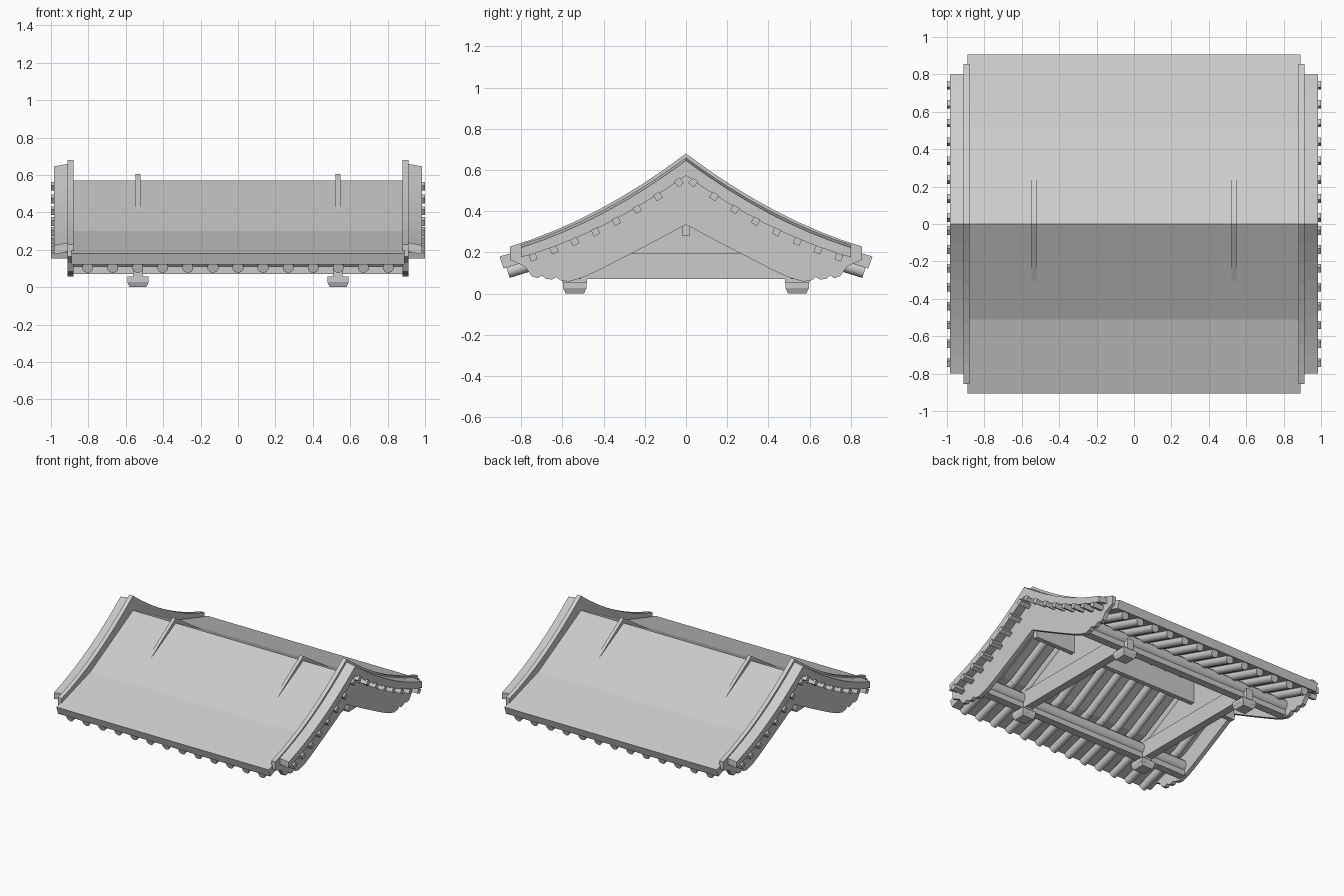
import bpy, bmesh, math
from mathutils import Vector

if "Cube" in bpy.data.objects:
    bpy.data.objects.remove(bpy.data.objects["Cube"])

mat = bpy.data.materials.new("plain_grey")
mat.use_nodes = True
GREY = (0.6, 0.6, 0.6, 1)
mat.diffuse_color = GREY
mat.node_tree.nodes["Principled BSDF"].inputs["Base Color"].default_value = GREY


def finish(name, bm, smooth=False):
    bmesh.ops.recalc_face_normals(bm, faces=bm.faces)
    me = bpy.data.meshes.new(name)
    bm.to_mesh(me)
    bm.free()
    me.materials.append(mat)
    ob = bpy.data.objects.new(name, me)
    bpy.context.collection.objects.link(ob)
    if smooth:
        bpy.ops.object.select_all(action='DESELECT')
        ob.select_set(True)
        bpy.context.view_layer.objects.active = ob
        bpy.ops.object.shade_smooth_by_angle(angle=math.radians(40))
    return ob


def prism(name, outline, x0, x1, drop=0.0):
    """Extrude a y-z outline from x0 to x1, lowering the far side by drop."""
    bm = bmesh.new()
    a = [bm.verts.new((x0, y, z)) for y, z in outline]
    b = [bm.verts.new((x1, y, z - drop)) for y, z in outline]
    bm.faces.new(a)
    bm.faces.new(b)
    for i in range(len(a)):
        j = (i + 1) % len(a)
        bm.faces.new((a[i], a[j], b[j], b[i]))
    return finish(name, bm)


def add_box(bm, center, size, tilt=0.0, taper=1.0):
    """Box tilted around x; taper narrows its bottom."""
    c, s = math.cos(tilt), math.sin(tilt)
    for v in bmesh.ops.create_cube(bm, size=1)["verts"]:
        k = taper if v.co.z < 0 else 1
        x, y, z = v.co.x * size[0] * k, v.co.y * size[1] * k, v.co.z * size[2]
        v.co = Vector(center) + Vector((x, y * c - z * s, y * s + z * c))


def add_rod(bm, p, q, radius, sides=10):
    p, q = Vector(p), Vector(q)
    d = q - p
    verts = bmesh.ops.create_cone(bm, cap_ends=True, segments=sides, radius1=radius,
                                  radius2=radius, depth=d.length)["verts"]
    rot = d.to_track_quat('Z', 'Y').to_matrix()
    for v in verts:
        v.co = rot @ v.co + (p + q) / 2


def mirrored(half):
    """Complete a y >= 0 run of points that starts on the centre line."""
    return [(-y, z) for y, z in reversed(half[1:])] + half


def sweep(y):
    return 0.68 - 0.756 * y + 0.266 * y * y


def curve(end, off0, off1, n=8):
    ys = [end * i / n for i in range(n + 1)]
    return [(y, sweep(y) - off0 + (off0 - off1) * y / end) for y in ys]


# Main roof slab with one bend on each slope
top = [(0, 0.57), (0.51, 0.30), (0.905, 0.18)]
under = [(0, 0.505), (0.50, 0.24), (0.885, 0.122)]
prism("roof_slab", mirrored(top) + mirrored(under)[::-1], -0.89, 0.89)

# Round rafters under both slopes
bm = bmesh.new()
for i in range(13):
    x = -0.804 + 0.134 * i
    for s in (-1, 1):
        add_rod(bm, (x, s * 0.01, 0.475), (x, s * 0.49, 0.22), 0.03)
        add_rod(bm, (x, s * 0.48, 0.224), (x, s * 0.865, 0.105), 0.03)
finish("rafters", bm, True)

# Gable boards with an arched opening and scalloped feet, pent strips and dentils
feet = [(0, 0.335), (0.14, 0.26), (0.27, 0.192), (0.42, 0.115), (0.50, 0.078),
        (0.57, 0.058), (0.61, 0.065), (0.63, 0.08), (0.65, 0.068), (0.68, 0.072),
        (0.70, 0.088), (0.72, 0.075), (0.75, 0.085), (0.78, 0.13), (0.855, 0.165)]
gable = mirrored(curve(0.855, 0, 0)) + mirrored(feet)[::-1]
strip = mirrored(curve(0.80, 0.02, 0.008)) + mirrored(curve(0.80, 0.093, 0.055))[::-1]
for s, side in ((1, "left"), (-1, "right")):
    prism(side + "_gable_board", gable, s * 0.88, s * 0.912)
    prism(side + "_gable_strip", strip, s * 0.905, s * 0.985, 0.014)
    bm = bmesh.new()
    for k in range(8):
        y = 0.035 + 0.101 * k
        tilt = math.atan(-0.756 + 0.532 * y)
        z = sweep(y) - 0.115 + 0.035 * y
        for f in (-1, 1):
            add_box(bm, (s * 0.95, f * y, z), (0.10, 0.034, 0.034), f * tilt)
    finish(side + "_dentils", bm)

# Two trusses: a thin panel piercing the roof over a heavy tie beam
for s, side in ((1, "left"), (-1, "right")):
    x = s * 0.535
    prism(side + "_truss_panel", [(-0.66, 0.18), (0, 0.605), (0.66, 0.18)],
          x - 0.0125, x + 0.0125)
    bm = bmesh.new()
    add_box(bm, (x, 0, 0.1325), (0.06, 1.08, 0.125))
    finish(side + "_tie_beam", bm)

# Stepped feet under the beam crossings
bm = bmesh.new()
for x in (-0.535, 0.535):
    for y in (-0.54, 0.54):
        add_box(bm, (x, y, 0.0425), (0.114, 0.114, 0.03))
        add_box(bm, (x, y, 0.014), (0.114, 0.114, 0.028), 0, 0.78)
        add_box(bm, (x, y, 0.095), (0.055, 0.12, 0.08))
finish("feet", bm)

# Long beams: ridge board, wall plates and the round purlins on them
bm = bmesh.new()
add_box(bm, (0, 0, 0.39), (1.77, 0.035, 0.22))
finish("ridge_board", bm)
bm = bmesh.new()
for y in (-0.54, 0.54):
    add_box(bm, (0, y, 0.095), (1.77, 0.06, 0.05))
finish("wall_plates", bm)
bm = bmesh.new()
for y in (-0.54, 0.54):
    add_rod(bm, (-0.885, y, 0.15), (0.885, y, 0.15), 0.05, 12)
finish("purlins", bm, True)
